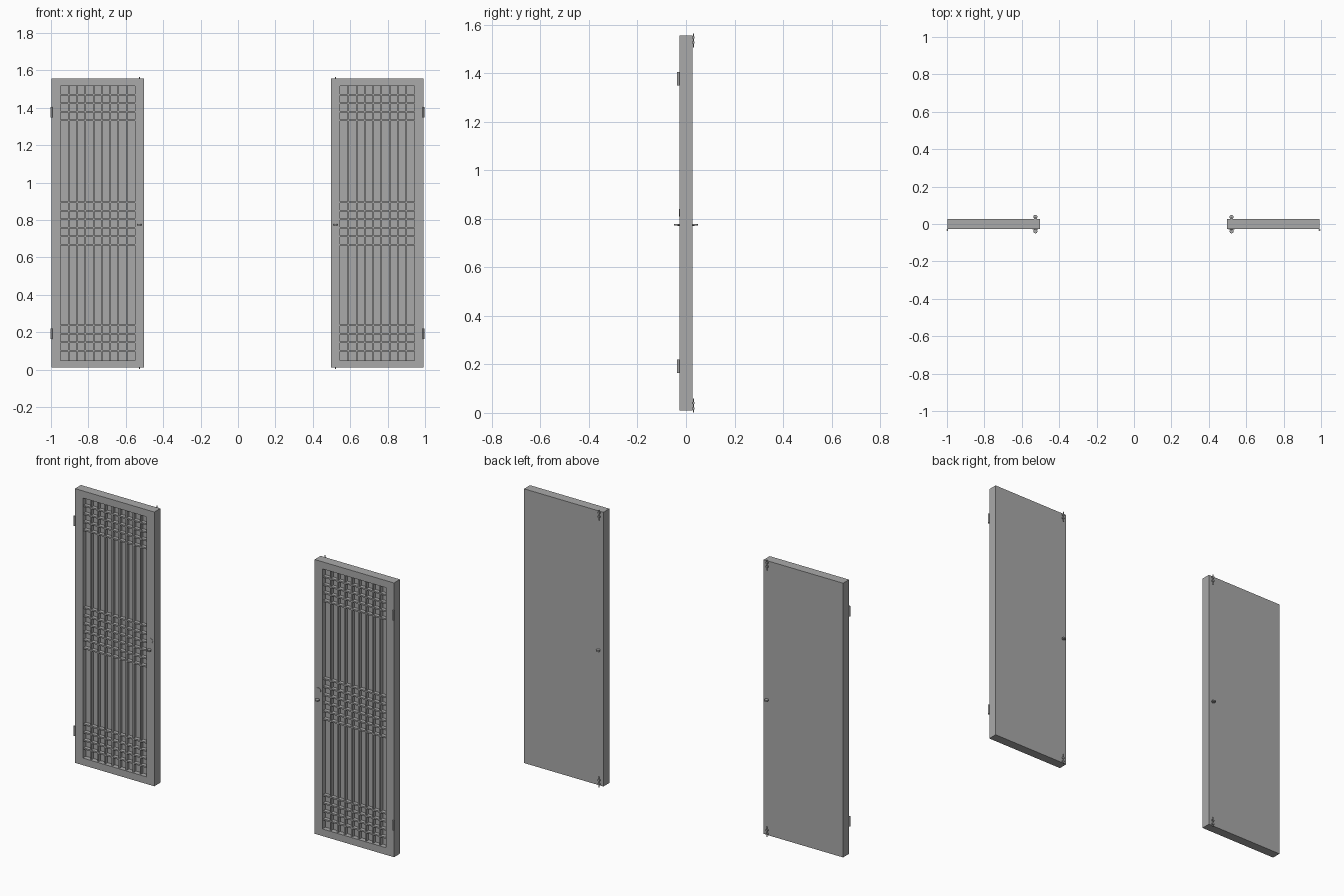
import bpy, bmesh
from math import pi
from mathutils import Vector, Matrix

if "Cube" in bpy.data.objects:
    bpy.data.objects.remove(bpy.data.objects["Cube"], do_unlink=True)

grey = bpy.data.materials.new("grey")
grey.use_nodes = True
GREY = (0.4, 0.4, 0.4, 1)
grey.diffuse_color = GREY
grey.node_tree.nodes["Principled BSDF"].inputs["Base Color"].default_value = GREY

WIDTH, BOTTOM, TOP = 0.495, 0.01, 1.556
FRONT, BACK, PANEL = -0.027, 0.026, 0.0
MID = (BOTTOM + TOP) / 2
OPEN_W, OPEN_LOW, OPEN_HIGH = 0.397, 0.05, 1.516
COLUMNS, BAR = 9, 0.008


def finish(name, bm):
    mesh = bpy.data.meshes.new(name)
    bm.to_mesh(mesh)
    bm.free()
    mesh.materials.append(grey)
    obj = bpy.data.objects.new(name, mesh)
    bpy.context.collection.objects.link(obj)
    return obj


def add_box(bm, low, high):
    low, high = Vector(low), Vector(high)
    size = Matrix.Diagonal((high - low).to_4d())
    size[3][3] = 1
    bmesh.ops.create_cube(bm, size=1, matrix=Matrix.Translation((low + high) / 2) @ size)


def add_rod(bm, centre, radius, length, axis="Z", sides=16):
    turn = Matrix.Rotation(pi / 2, 4, "X") if axis == "Y" else Matrix()
    bmesh.ops.create_cone(bm, cap_ends=True, segments=sides, radius1=radius, radius2=radius,
                          depth=length, matrix=Matrix.Translation(centre) @ turn)


def build_leaf(name, cx):
    """A door leaf whose front face is inset and sunk to the back panel."""
    bm = bmesh.new()
    add_box(bm, (cx - WIDTH / 2, FRONT, BOTTOM), (cx + WIDTH / 2, BACK, TOP))
    front = min(bm.faces, key=lambda f: f.calc_center_median().y)
    bmesh.ops.inset_region(bm, faces=[front], thickness=0.04)
    for v in front.verts:
        v.co.x = cx + (OPEN_W / 2 if v.co.x > cx else -OPEN_W / 2)
        v.co.z = OPEN_HIGH if v.co.z > MID else OPEN_LOW
    sunk = bmesh.ops.extrude_discrete_faces(bm, faces=[front])["faces"][0]
    for v in sunk.verts:
        v.co.y = PANEL
    finish(name + "_leaf", bm)


def build_lattice(name, cx):
    left, right = cx - OPEN_W / 2, cx + OPEN_W / 2
    # Upright bars across the full opening
    bm = bmesh.new()
    for i in range(1, COLUMNS):
        x = left + OPEN_W * i / COLUMNS
        add_box(bm, (x - BAR / 2, -0.018, OPEN_LOW), (x + BAR / 2, PANEL, OPEN_HIGH))
    finish(name + "_upright_bars", bm)
    # Three bands of cross bars
    bm = bmesh.new()
    for start, count in ((0.101, 4), (0.667, 6), (1.333, 4)):
        for i in range(count):
            z = start + 0.0455 * i
            add_box(bm, (left, -0.021, z - BAR / 2), (right, PANEL, z + BAR / 2))
    finish(name + "_cross_bars", bm)


def build_hardware(name, cx, inner):
    x = cx + inner * 0.223
    # Hinge barrels on the outer front edge
    bm = bmesh.new()
    for z in (0.192, 1.377):
        add_rod(bm, (cx - inner * 0.2475, FRONT - 0.005, z), 0.005, 0.056)
    finish(name + "_hinges", bm)
    # Flat round knobs on short stems, front and back
    bm = bmesh.new()
    for face, out in ((FRONT, -1), (BACK, 1)):
        add_rod(bm, (x, face + out * 0.004, MID - 0.008), 0.004, 0.01, "Y")
        add_rod(bm, (x, face + out * 0.012, MID - 0.008), 0.011, 0.007)
    finish(name + "_knobs", bm)
    # Thin lock plate above the front knob
    bm = bmesh.new()
    add_rod(bm, (x, FRONT - 0.001, 0.825), 0.015, 0.003, "Y", 24)
    finish(name + "_lock_plate", bm)
    # Sliding bolts at the top and bottom of the back
    bm = bmesh.new()
    for edge, inward in ((TOP, -1), (BOTTOM, 1)):
        tip, tail = edge - inward * 0.008, edge + inward * 0.05
        add_rod(bm, (x, BACK + 0.005, (tip + tail) / 2), 0.003, abs(tip - tail), sides=12)
        for step in (0.008, 0.03):
            z = edge + inward * step
            add_box(bm, (x - 0.006, BACK - 0.001, z - 0.004), (x + 0.006, BACK + 0.009, z + 0.004))
    finish(name + "_bolts", bm)


for name, cx, inner in (("right_door", -0.7505, 1), ("left_door", 0.7445, -1)):
    build_leaf(name, cx)
    build_lattice(name, cx)
    build_hardware(name, cx, inner)

# Smooth the round parts while keeping their rims sharp
bpy.ops.object.select_all(action="DESELECT")
for obj in bpy.context.collection.objects:
    if obj.type == "MESH" and obj.name.endswith(("hinges", "knobs", "plate", "bolts")):
        obj.select_set(True)
        bpy.context.view_layer.objects.active = obj
bpy.ops.object.shade_smooth_by_angle()
